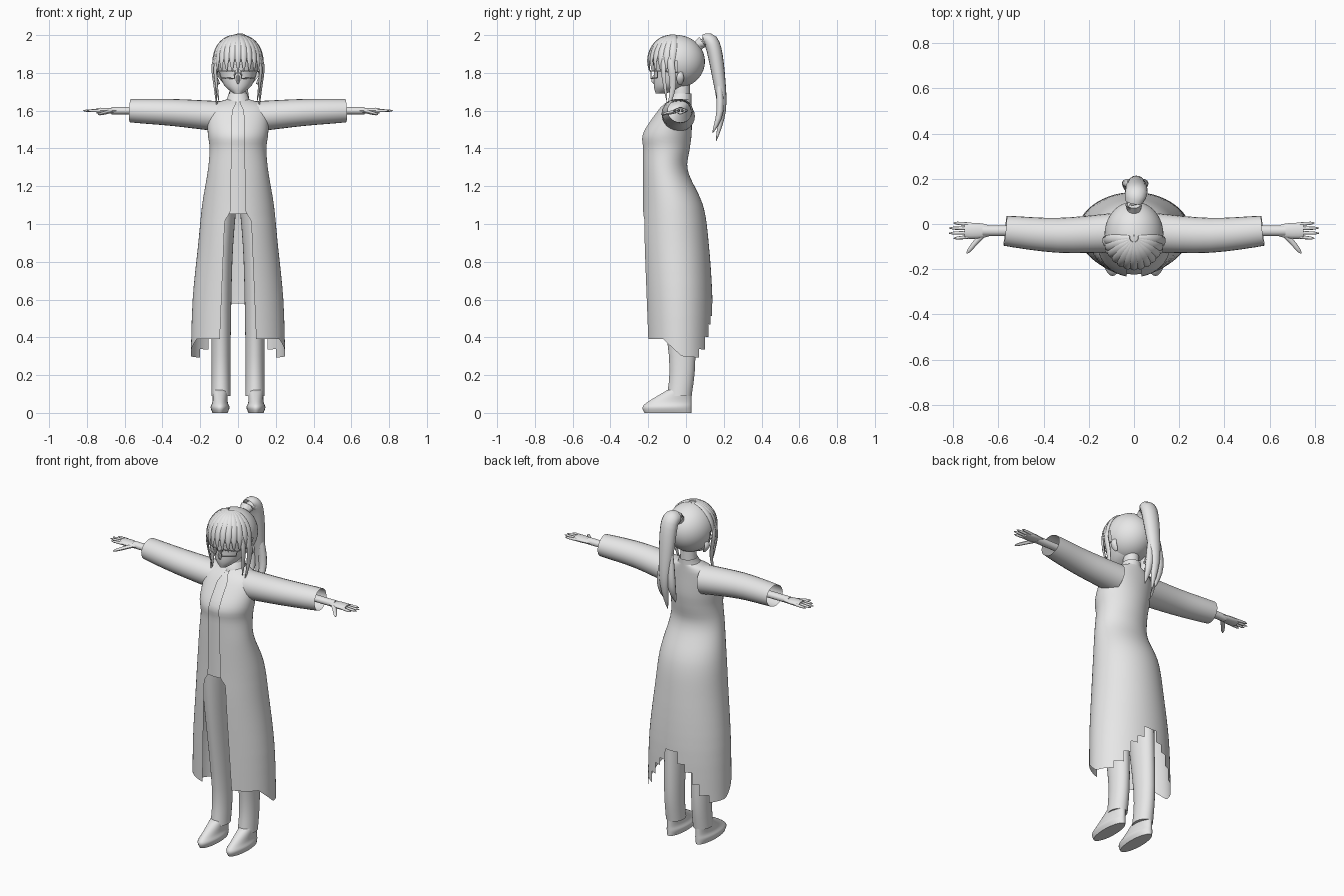
import bpy, bmesh, math
from mathutils import Vector

if "Cube" in bpy.data.objects:
    bpy.data.objects.remove(bpy.data.objects["Cube"])

GREY = (0.8, 0.8, 0.8, 1)
material = bpy.data.materials.new("light grey")
material.use_nodes = True
material.diffuse_color = GREY
material.node_tree.nodes["Principled BSDF"].inputs["Base Color"].default_value = GREY
parts = []


def skin(name, rings, wrap=True, cap=True, keep=None):
    """Join rings of points with quads, keeping only the faces the rule accepts."""
    bm = bmesh.new()
    loops = [[bm.verts.new(point) for point in ring] for ring in rings]
    count = len(loops[0])
    for low, high in zip(loops, loops[1:]):
        for i in range(count if wrap else count - 1):
            j = (i + 1) % count
            bm.faces.new((low[i], low[j], high[j], high[i]))
    if cap:
        bm.faces.new(loops[0])
        bm.faces.new(loops[-1])
    if keep:
        unwanted = [face for face in bm.faces if not keep(face.calc_center_median())]
        bmesh.ops.delete(bm, geom=unwanted, context='FACES')
    bmesh.ops.recalc_face_normals(bm, faces=bm.faces[:])
    mesh = bpy.data.meshes.new(name)
    bm.to_mesh(mesh)
    bm.free()
    mesh.materials.append(material)
    part = bpy.data.objects.new(name, mesh)
    bpy.context.collection.objects.link(part)
    parts.append(part)


def smooth(rows, steps=4):
    """Catmull-Rom interpolation of a list of tuples."""
    padded = [rows[0], *rows, rows[-1]]
    result = []
    for before, start, end, after in zip(padded, padded[1:], padded[2:], padded[3:]):
        for step in range(steps):
            t = step / steps
            result.append([b + t / 2 * (c - a + t * (2 * a - 5 * b + 4 * c - d + t * (3 * (b - c) + d - a)))
                           for a, b, c, d in zip(before, start, end, after)])
    return result + [list(rows[-1])]


def interpolate(value, table):
    """Linear lookup of the remaining columns by the first column."""
    for low, high in zip(table, table[1:]):
        if value <= high[0]:
            t = max(0, (value - low[0]) / (high[0] - low[0]))
            return [a + (b - a) * t for a, b in zip(low[1:], high[1:])]
    return list(table[-1][1:])


def around(row, angle, centre=0):
    """Point on a horizontal oval given as (height, half width, front, back)."""
    z, width, front, back = row
    return Vector((centre + width * math.sin(angle),
                   (front + back) / 2 - (back - front) / 2 * math.cos(angle), z))


def loft(name, rows, centre=0, sides=32, **options):
    angles = [math.tau * i / sides for i in range(sides)]
    skin(name, [[around(row, angle, centre) for angle in angles] for row in rows], **options)


def even(t):
    return 1


def leaf(t):
    """Strand outline: medium root, wide middle, pointed tip."""
    return math.sin(math.pi * (0.15 + 0.84 * t))


def blunt(t):
    """Finger outline: even, then rounded off at the tip."""
    return math.sqrt(max(0.05, 1 - t ** 4))


def tube(name, points, width, thickness, facing, outline=even, sides=10, steps=4, cap=True):
    """Oval tube along a path; facing gives the direction of its thickness."""
    path = [Vector(point) for point in smooth(points, steps)]
    rings = []
    for i, point in enumerate(path):
        tangent = (path[min(len(path) - 1, i + 1)] - path[max(0, i - 1)]).normalized()
        across = tangent.cross(facing(point)).normalized()
        normal = across.cross(tangent)
        scale = outline(i / (len(path) - 1))
        rings.append([point + scale * (across * width * math.cos(math.tau * j / sides)
                                       + normal * thickness * math.sin(math.tau * j / sides))
                      for j in range(sides)])
    skin(name, rings, cap=cap)


def up(point):
    return Vector((0, 0, 1))


def forward(point):
    return Vector((0, -1, 0))


def outward(point):
    return point - Vector((0, -0.05, 1.84))


# Long coat: open in front below the waist, stepped hem at the back
profile = smooth([(.28, .25, -.21, .14), (.6, .24, -.22, .14), (.9, .21, -.23, .12), (1.1, .19, -.23, .09),
                  (1.28, .16, -.23, .01), (1.4, .15, -.23, .02), (1.48, .16, -.23, .03),
                  (1.6, .16, -.15, .03), (1.64, .13, -.11, .03), (1.66, .06, -.08, .03)])
opening = [(.3, .1), (1.02, .07), (1.06, .04), (1.6, .03), (1.64, .01)]
top = profile[-1][0]
columns, levels = 64, 60
grid = []
for level in range(levels + 1):
    line = []
    for column in range(columns + 1):
        turn = 2 * column / columns - 1
        hem = .28 + .11 * min(1, max(0, (abs(turn) - .55) * 5))
        hem = interpolate(1 - abs(turn), [(0, .39), (.25, .39), (.45, .3), (1, .28)])[0]
        z = hem + (top - hem) * level / levels
        row = [z, *interpolate(z, profile)]
        edge = math.asin(interpolate(z, opening)[0] / row[1])
        line.append(around(row, math.pi + turn * (math.pi - edge)))
    grid.append(line)
skin("coat", grid, wrap=False, cap=False,
     keep=lambda p: p.y < 0 or p.z > .58 - .06 * (abs(p.x) // .04))

# Clothed body just inside the coat, collar and neck
inset = .012
loft("body", [(z, w - inset, front + inset, back - inset) for z, w, front, back in profile if z > 1.04])
loft("collar", smooth([(1.63, .08, -.1, .03), (1.66, .06, -.09, .03), (1.69, .05, -.07, .03)]), cap=False)
loft("neck", [(1.62, .05, -.07, .02), (1.75, .04, -.07, .02)])

# Head and nose
loft("head", smooth([(1.69, .02, -.16, -.11), (1.73, .07, -.17, -.01), (1.8, .1, -.17, .07),
                     (1.9, .11, -.17, .08), (1.97, .05, -.1, 0)]))
tube("nose", [(0, -.16, 1.79), (0, -.17, 1.76), (0, -.16, 1.74)], .01, .015, forward, leaf)

# Hair cap: an egg shape cut away around the face
cap_rows = []
for degrees in range(-75, 90, 4):
    e = math.radians(degrees)
    r = math.cos(e)
    cap_rows.append((1.86 + .14 * math.sin(e), .13 * r, -.05 - .14 * r, -.05 + .15 * r))
loft("hair_cap", cap_rows, sides=40, cap=False, keep=lambda p: p.z > 1.86 or p.y > -.05)

# Fringe strands fanned from the crown
strands = 13
for i in range(strands):
    phi = math.radians(170) * (i / (strands - 1) - .5)
    points = []
    for degrees in range(82, -30 - 4 * (i % 3), -20):
        e = math.radians(degrees)
        points.append((.13 * math.cos(e) * math.sin(phi), -.06 - .14 * math.cos(e) * math.cos(phi),
                       1.85 + .15 * math.sin(e)))
    tube("fringe_strand", points, .022, .01, outward, leaf, sides=8)

# Ponytail, loose tips and tie
tube("ponytail", [(0, .05, 1.93), (0, .1, 1.97), (.01, .14, 1.95), (.01, .17, 1.8), (.01, .19, 1.6),
                  (.01, .16, 1.44)], .05, .04, lambda p: Vector((0, 1, .6)), leaf, sides=16)
for x in (-.03, .04):
    tube("ponytail_tip", [(x / 2, .17, 1.8), (x, .18, 1.6), (x, .14, 1.48)], .025, .02, forward, leaf)
tube("hair_tie", [(0, .06, 1.94), (0, .09, 1.97)], .03, .03, up)

# Paired parts
for side, sign in (("left", 1), ("right", -1)):
    def limb(name, points, *shape, **options):
        tube(side + "_" + name, [(sign * x, y, z) for x, y, z in points], *shape, **options)

    # Wide sleeve, wrist and hand
    limb("sleeve", [(.1, -.04, 1.57), (.34, -.05, 1.59), (.57, -.03, 1.6)], .07, .065, up,
         lambda t: 1.25 - .3 * t, sides=24, cap=False)
    limb("forearm", [(.4, -.03, 1.6), (.67, -.03, 1.6)], .024, .02, up)
    limb("palm", [(.64, -.03, 1.6), (.75, -.03, 1.6)], .036, .016, up,
         lambda t: .65 + .35 * math.sin(2.4 * t), sides=14)
    for i in range(4):
        tip = .83 - .02 * abs(i - 1.5)
        limb("finger", [(.72, -.002 - .018 * i, 1.6), (tip, .005 - .023 * i, 1.6)], .008, .008, up, blunt, sides=8)
    limb("thumb", [(.66, -.04, 1.6), (.7, -.08, 1.59), (.74, -.13, 1.58)], .012, .01, up, blunt, sides=8)

    # Trouser leg and shoe
    loft(side + "_trouser_leg", smooth([(.09, .05, -.1, .03), (.3, .05, -.09, .05), (.8, .06, -.16, .04),
                                        (1.08, .08, -.19, .04)]), sign * .09)
    loft(side + "_shoe", smooth([(0, .04, -.22, .03), (.03, .05, -.23, .03), (.06, .04, -.2, .03),
                                 (.12, .04, -.1, .03)]), sign * .095)

    # Hanging locks and ear
    limb("side_lock", [(.1, -.1, 1.93), (.13, -.08, 1.84), (.12, -.07, 1.72), (.11, -.1, 1.6)],
         .02, .01, outward, leaf, sides=8)
    limb("thin_lock", [(.11, -.12, 1.9), (.12, -.12, 1.8), (.1, -.1, 1.64)], .014, .007, outward, leaf, sides=8)
    limb("ear", [(.1, -.03, 1.74), (.12, -.03, 1.78), (.11, -.02, 1.81)], .02, .01, outward, leaf)

    # Glasses: four rim bars and an arm for each side
    corners = [(.015, -.185, 1.81), (.1, -.15, 1.81), (.09, -.15, 1.775), (.02, -.185, 1.77)]
    for start, end in zip(corners, corners[1:] + corners[:1]):
        limb("glasses_rim", [start, end], .003, .003, forward, sides=6, steps=1)
    limb("glasses_arm", [corners[1], (.12, -.03, 1.8)], .003, .003, up, sides=6, steps=1)
tube("glasses_bridge", [(-.015, -.185, 1.8), (.015, -.185, 1.8)], .003, .003, up, sides=6, steps=1)

# Smooth shading with sharp edges kept
bpy.ops.object.select_all(action='DESELECT')
for part in parts:
    part.select_set(True)
bpy.context.view_layer.objects.active = parts[0]
bpy.ops.object.shade_smooth_by_angle(angle=math.radians(45))
